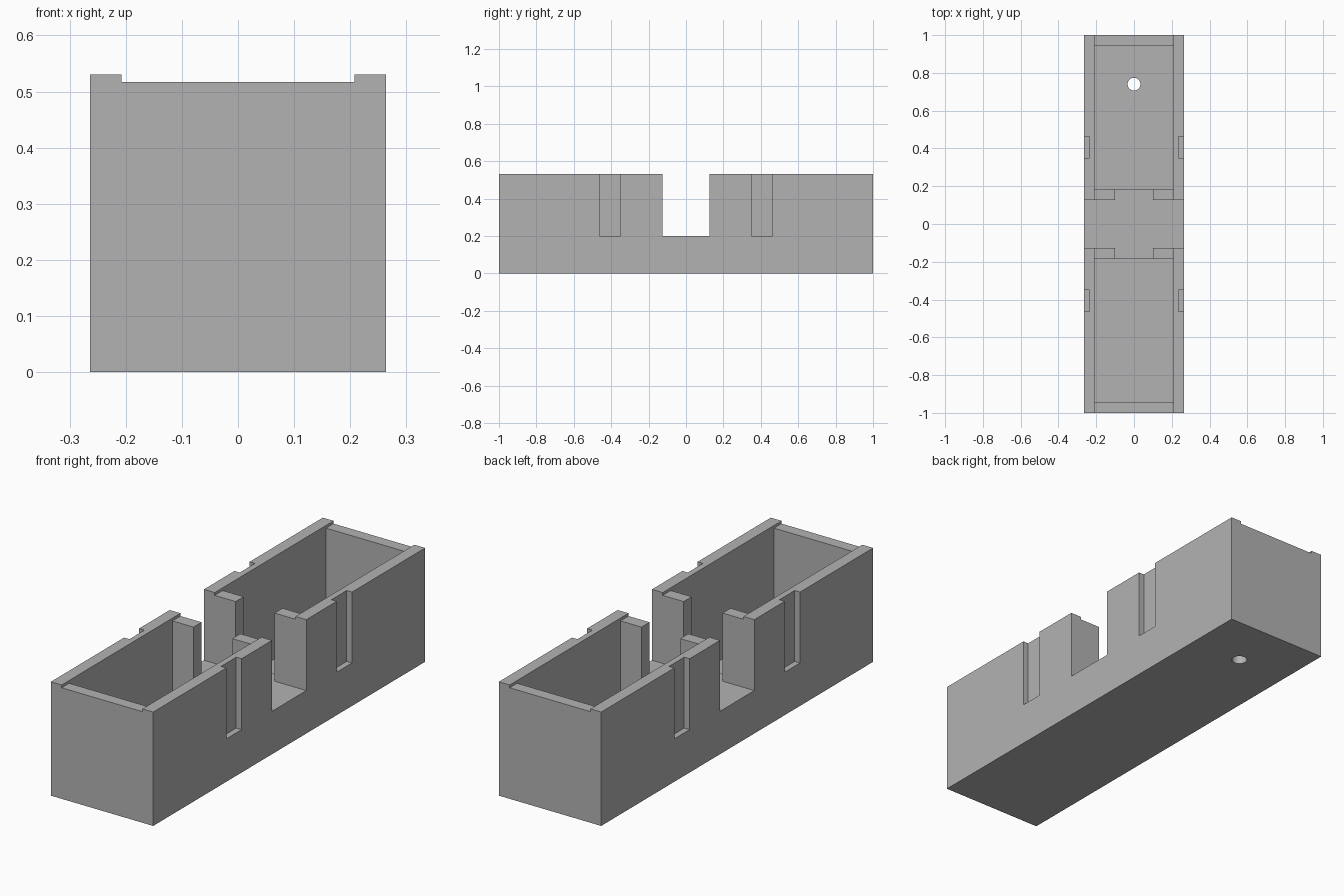
import bpy

cube = bpy.data.objects.get("Cube")
if cube:
    bpy.data.objects.remove(cube, do_unlink=True)

W, H = 0.2635, 0.53        # half width, height of the tray
INNER, FLOOR = 0.208, 0.053
SILL, RIM, ABOVE = 0.2, 0.517, 0.7

gray = bpy.data.materials.new("plain gray")
gray.use_nodes = True
color = (0.45, 0.45, 0.45, 1)
gray.diffuse_color = color
gray.node_tree.nodes["Principled BSDF"].inputs["Base Color"].default_value = color


def box(name, x0, x1, y0, y1, z0, z1):
    bpy.ops.mesh.primitive_cube_add(
        size=1, location=((x0 + x1) / 2, (y0 + y1) / 2, (z0 + z1) / 2))
    ob = bpy.context.object
    ob.name = name
    ob.scale = (x1 - x0, y1 - y0, z1 - z0)
    bpy.ops.object.transform_apply(location=True, rotation=False, scale=True)
    ob.data.materials.append(gray)
    return ob


def cut(target, cutter):
    cutter.hide_render = True
    mod = target.modifiers.new("cut", 'BOOLEAN')
    mod.operation = 'DIFFERENCE'
    mod.solver = 'EXACT'
    mod.object = cutter
    bpy.context.view_layer.objects.active = target
    bpy.ops.object.modifier_apply(modifier=mod.name)
    bpy.data.objects.remove(cutter, do_unlink=True)


tray = box("tray", -W, W, -1, 1, 0, H)

# Recess between the raised side lips
cut(tray, box("rim_cutter", -INNER, INNER, -1.1, 1.1, RIM, ABOVE))

# Two deep compartments
for s in (-1, 1):
    y0, y1 = sorted((s * 0.185, s * 0.945))
    cut(tray, box("compartment_cutter", -INNER, INNER, y0, y1, FLOOR, ABOVE))

# Cross slot through the middle and the passage between the partitions
cut(tray, box("slot_cutter", -0.4, 0.4, -0.126, 0.126, SILL, ABOVE))
cut(tray, box("passage_cutter", -0.1, 0.1, -0.25, 0.25, SILL, ABOVE))

# Vertical grooves on the outer side walls
for sx in (-1, 1):
    for sy in (-1, 1):
        x0, x1 = sorted((sx * 0.236, sx * 0.4))
        y0, y1 = sorted((sy * 0.35, sy * 0.462))
        cut(tray, box("groove_cutter", x0, x1, y0, y1, SILL, ABOVE))

# Round hole in the rear compartment floor
bpy.ops.mesh.primitive_cylinder_add(
    vertices=32, radius=0.034, depth=0.3, location=(0, 0.74, 0))
cut(tray, bpy.context.object)

tray.data.materials.clear()
tray.data.materials.append(gray)
for poly in tray.data.polygons:
    poly.material_index = 0
bpy.ops.object.select_all(action='DESELECT')
tray.select_set(True)
bpy.context.view_layer.objects.active = tray
bpy.ops.object.shade_smooth_by_angle()
